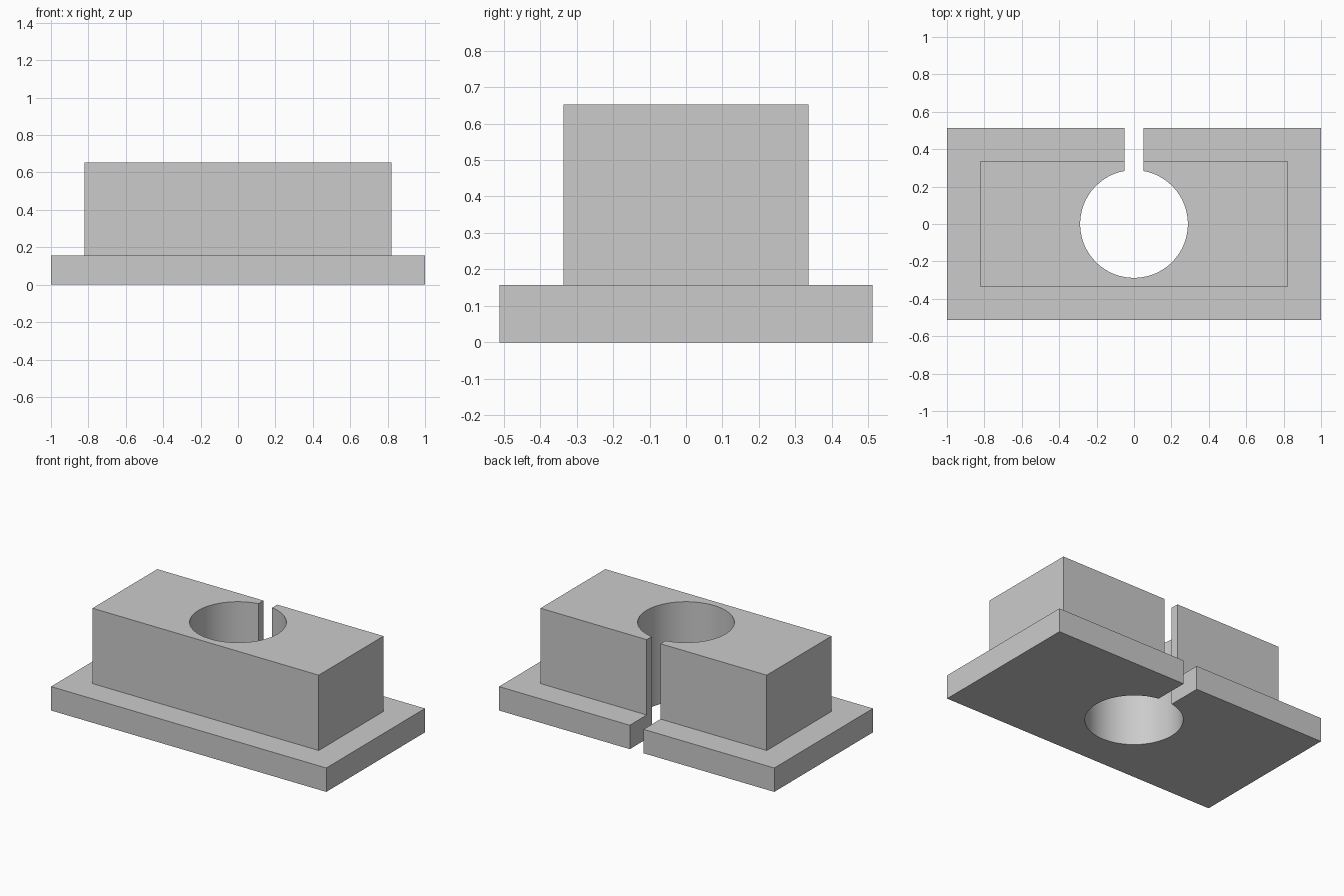
import bpy, bmesh, math

cube = bpy.data.objects.get("Cube")
if cube:
    bpy.data.objects.remove(cube, do_unlink=True)

BASE_X, BASE_Y, BASE_TOP = 1.0, 0.512, 0.157
BLOCK_X, BLOCK_Y, BLOCK_TOP = 0.822, 0.336, 0.652
BORE_R, SLOT, STEPS = 0.288, 0.05, 72

grey = bpy.data.materials.new("Light Grey")
grey.use_nodes = True
colour = (0.6, 0.6, 0.6, 1)
grey.diffuse_color = colour
grey.node_tree.nodes["Principled BSDF"].inputs["Base Color"].default_value = colour

bm = bmesh.new()


def ring(points, z):
    return [bm.verts.new((x, y, z)) for x, y in points]


def outline(hx, hy):
    """Rectangle that is open at the slot in its back edge."""
    return [(-SLOT, hy), (-hx, hy), (-hx, -hy), (hx, -hy), (hx, hy), (SLOT, hy)]


def skin(lower, upper):
    for i in range(len(lower) - 1):
        bm.faces.new((lower[i], lower[i + 1], upper[i + 1], upper[i]))


# Bore arc runs clockwise from the right slot wall round to the left one
start = math.acos(SLOT / BORE_R)
sweep = math.pi + 2 * start
angles = [start - sweep * i / STEPS for i in range(STEPS + 1)]
arc = [(BORE_R * math.cos(a), BORE_R * math.sin(a)) for a in angles]

# Base walls, ledge and block walls
base_low = ring(outline(BASE_X, BASE_Y), 0)
base_high = ring(outline(BASE_X, BASE_Y), BASE_TOP)
block_low = ring(outline(BLOCK_X, BLOCK_Y), BASE_TOP)
block_high = ring(outline(BLOCK_X, BLOCK_Y), BLOCK_TOP)
skin(base_low, base_high)
skin(base_high, block_low)
skin(block_low, block_high)

# Bore wall, underside and top
bore = [ring(arc, z) for z in (0, BASE_TOP, BLOCK_TOP)]
skin(bore[0], bore[1])
skin(bore[1], bore[2])
bm.faces.new(base_low + bore[0])
bm.faces.new(block_high + bore[2])

# Slot walls
for outer, inner in ((-1, 0), (0, -1)):
    bm.faces.new((base_low[outer], bore[0][inner], bore[1][inner],
                  block_low[outer], base_high[outer]))
    bm.faces.new((block_low[outer], bore[1][inner], bore[2][inner],
                  block_high[outer]))

bmesh.ops.recalc_face_normals(bm, faces=bm.faces[:])
mesh = bpy.data.meshes.new("slotted_block")
bm.to_mesh(mesh)
bm.free()
mesh.materials.append(grey)
block = bpy.data.objects.new("slotted_block", mesh)
bpy.context.collection.objects.link(block)

# Smooth bore, sharp corners
bpy.ops.object.select_all(action='DESELECT')
block.select_set(True)
bpy.context.view_layer.objects.active = block
bpy.ops.object.shade_smooth_by_angle(angle=math.radians(30))
